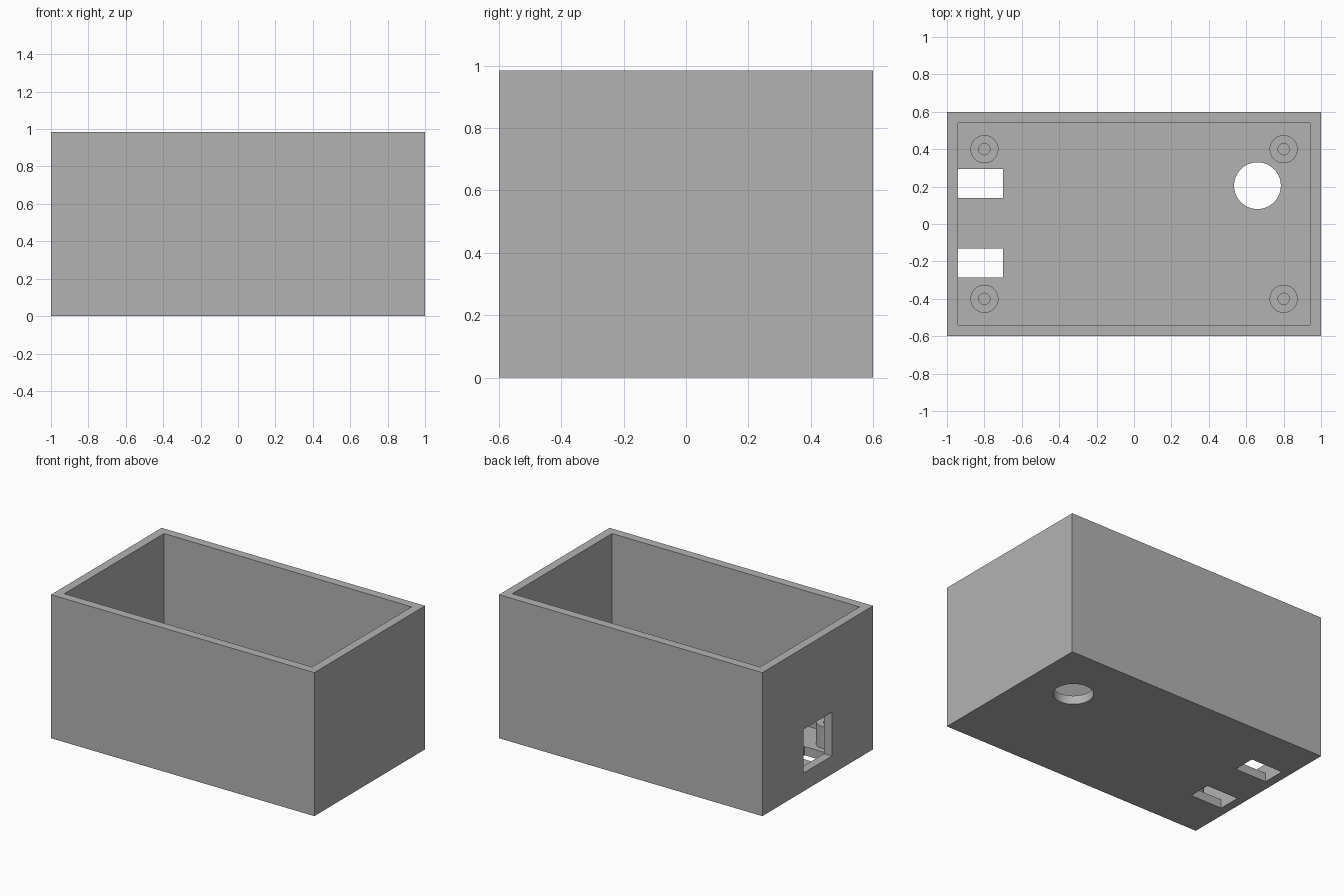
import bpy, bmesh, math
from mathutils import Vector

cube = bpy.data.objects.get("Cube")
if cube:
    bpy.data.objects.remove(cube, do_unlink=True)

LENGTH, WIDTH, HEIGHT, WALL = 2.0, 1.2, 0.985, 0.06
IN_X, IN_Y = LENGTH / 2 - WALL, WIDTH / 2 - WALL

grey = bpy.data.materials.new("plain grey")
grey.use_nodes = True
grey.diffuse_color = (0.45, 0.45, 0.45, 1)
grey.node_tree.nodes["Principled BSDF"].inputs["Base Color"].default_value = grey.diffuse_color


def block(name, low, high):
    """Box between two opposite corners."""
    low, high = Vector(low), Vector(high)
    bpy.ops.mesh.primitive_cube_add(size=1, location=(low + high) / 2)
    obj = bpy.context.object
    obj.name = name
    obj.scale = high - low
    bpy.ops.object.transform_apply(location=True, rotation=False, scale=True)
    return obj


def cut(target, cutter):
    """Subtract the cutter and throw it away."""
    mod = target.modifiers.new("cut", "BOOLEAN")
    mod.operation = "DIFFERENCE"
    mod.solver = "EXACT"
    mod.object = cutter
    bpy.context.view_layer.objects.active = target
    bpy.ops.object.modifier_apply(modifier=mod.name)
    bpy.data.objects.remove(cutter, do_unlink=True)


def finish(obj):
    obj.data.materials.clear()
    obj.data.materials.append(grey)
    bpy.ops.object.select_all(action="DESELECT")
    obj.select_set(True)
    bpy.context.view_layer.objects.active = obj
    bpy.ops.object.shade_smooth_by_angle(angle=math.radians(30))


# Open-topped box
box = block("enclosure_box", (-LENGTH / 2, -WIDTH / 2, 0), (LENGTH / 2, WIDTH / 2, HEIGHT))
cut(box, block("cavity", (-IN_X, -IN_Y, WALL), (IN_X, IN_Y, HEIGHT + 0.1)))

# Two slots in the floor, against the end wall
for y in (-0.285, 0.14):
    cut(box, block("floor_slot", (-IN_X, y, -0.1), (-0.7, y + 0.155, WALL + 0.02)))

# Window through the end wall
cut(box, block("wall_window", (-1.1, -0.155, 0.125), (-0.9, 0.155, 0.425)))

# Round hole in the floor
bpy.ops.mesh.primitive_cylinder_add(vertices=64, radius=0.125, depth=0.4, location=(0.66, 0.205, 0))
cut(box, bpy.context.object)
finish(box)


def standoff(name, x, y, outer=0.075, bore=0.03, top=0.21):
    """Hollow post turned from its wall profile."""
    bm = bmesh.new()
    profile = [(outer, WALL), (outer, top), (bore, top), (bore, WALL)]
    verts = [bm.verts.new((r, 0, z)) for r, z in profile]
    edges = [bm.edges.new(pair) for pair in zip(verts, verts[1:])]
    bmesh.ops.spin(bm, geom=verts + edges, cent=(0, 0, 0), axis=(0, 0, 1),
                   angle=math.tau, steps=48, use_merge=True)
    bmesh.ops.remove_doubles(bm, verts=bm.verts, dist=0.0001)
    bmesh.ops.recalc_face_normals(bm, faces=bm.faces)
    # Make sure the flat rim points up
    rim = next(f for f in bm.faces if abs(f.normal.z) > 0.9)
    if rim.normal.z < 0:
        bmesh.ops.reverse_faces(bm, faces=bm.faces)
    mesh = bpy.data.meshes.new(name)
    bm.to_mesh(mesh)
    bm.free()
    obj = bpy.data.objects.new(name, mesh)
    bpy.context.collection.objects.link(obj)
    obj.location = (x, y, 0)
    finish(obj)


# Screw posts in the four corners
for side, x in (("left", 0.8), ("right", -0.8)):
    for end, y in (("front", -0.4), ("back", 0.4)):
        standoff(f"screw_post_{end}_{side}", x, y)
